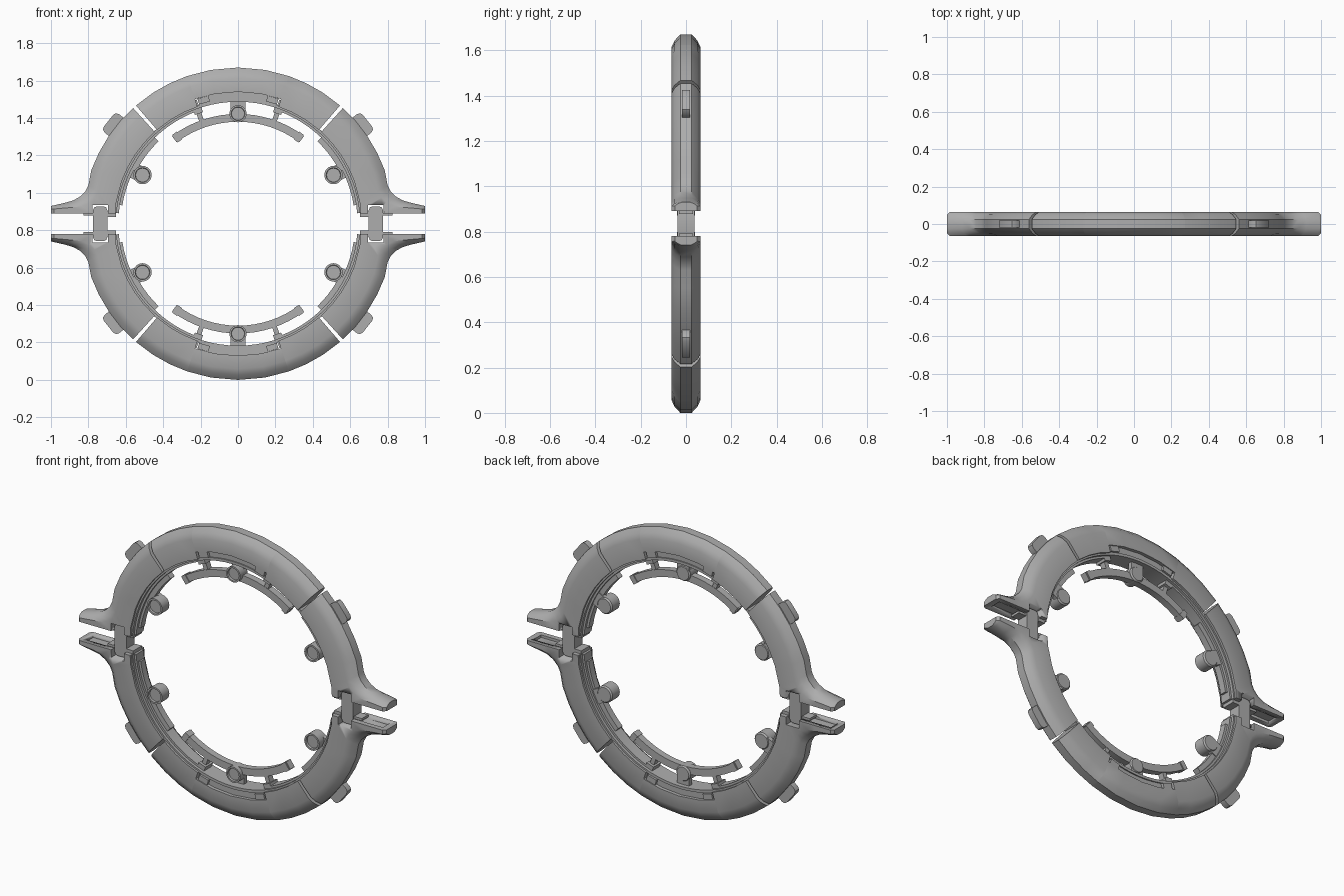
import bpy, bmesh, math
from mathutils import Vector, Matrix

if "Cube" in bpy.data.objects:
    bpy.data.objects.remove(bpy.data.objects["Cube"])

CZ = 0.835  # height of the ring centre
grey = bpy.data.materials.new("plain_grey")
grey.diffuse_color = (0.42, 0.42, 0.42, 1)
grey.use_nodes = True
grey.node_tree.nodes["Principled BSDF"].inputs["Base Color"].default_value = grey.diffuse_color


def finish(name, bm, sx=1, sz=1, angle=35):
    """Mirror a part into its quadrant, place it around the ring centre and shade it."""
    bmesh.ops.transform(bm, matrix=Matrix.Diagonal((sx, 1, sz, 1)), verts=bm.verts)
    bmesh.ops.translate(bm, vec=(0, 0, CZ), verts=bm.verts)
    bmesh.ops.recalc_face_normals(bm, faces=bm.faces)
    me = bpy.data.meshes.new(name)
    bm.to_mesh(me)
    bm.free()
    me.materials.append(grey)
    ob = bpy.data.objects.new(name, me)
    bpy.context.collection.objects.link(ob)
    bpy.ops.object.select_all(action='DESELECT')
    ob.select_set(True)
    bpy.context.view_layer.objects.active = ob
    bpy.ops.object.shade_smooth_by_angle(angle=math.radians(angle))
    return ob


def loft(sections):
    bm = bmesh.new()
    rows = [[bm.verts.new(p) for p in s] for s in sections]
    n = len(rows[0])
    for a, b in zip(rows, rows[1:]):
        for i in range(n):
            bm.faces.new((a[i], a[(i + 1) % n], b[(i + 1) % n], b[i]))
    bm.faces.new(rows[0])
    bm.faces.new(rows[-1])
    return bm


def polar(r, deg):
    a = math.radians(deg)
    return Vector((r * math.cos(a), 0, r * math.sin(a)))


def shell_section(inner, outer):
    """Flat sided section with a bevelled outer edge."""
    d = outer - inner
    c = min(0.06, d.length * 0.45)
    u = d.normalized()
    half = [(inner, .065), (outer - u * c, .065), (outer - u * c * .45, .05), (outer, .025)]
    side = [Vector((p.x, -y, p.z)) for p, y in half]
    return side + [Vector((p.x, -p.y, p.z)) for p in reversed(side)]


def arc_bar(name, r0, r1, a0, a1, y0, y1, sx=1, sz=1, steps=12):
    """Rectangular bar bent along the ring."""
    secs = []
    for i in range(steps + 1):
        a = a0 + (a1 - a0) * i / steps
        secs.append([polar(r, a) + Vector((0, y, 0))
                     for r, y in ((r0, y0), (r1, y0), (r1, y1), (r0, y1))])
    return finish(name, loft(secs), sx, sz)


def block(name, centre, size, deg=0, sx=1, sz=1, bevel=0.0):
    """Box whose first axis points outwards at the given angle."""
    bm = bmesh.new()
    bmesh.ops.create_cube(bm, size=1)
    bmesh.ops.scale(bm, vec=size, verts=bm.verts)
    if bevel:
        edges = [e for e in bm.edges if abs(e.verts[0].co.y - e.verts[1].co.y) > 1e-4]
        bmesh.ops.bevel(bm, geom=edges, offset=bevel, segments=2, affect='EDGES', profile=.5)
    bmesh.ops.rotate(bm, matrix=Matrix.Rotation(-math.radians(deg), 3, 'Y'), verts=bm.verts)
    bmesh.ops.translate(bm, vec=centre, verts=bm.verts)
    return finish(name, bm, sx, sz)


def knob(name, r, deg, radius, sx=1, sz=1):
    """Short round knob with a sunk front, plus its rounded back bracket."""
    prof = [(0, .03), (.85, .03), (1, .022), (1, -.045), (.8, -.045), (.75, -.034), (0, -.034)]
    bm = bmesh.new()
    vs = [bm.verts.new((k * radius, y, 0)) for k, y in prof]
    es = [bm.edges.new(p) for p in zip(vs, vs[1:])]
    bmesh.ops.spin(bm, geom=vs + es, cent=(0, 0, 0), axis=(0, 1, 0), angle=math.tau, steps=24)
    bmesh.ops.remove_doubles(bm, verts=bm.verts, dist=1e-5)
    bmesh.ops.translate(bm, vec=polar(r, deg), verts=bm.verts)
    finish(name, bm, sx, sz)
    block(name + "_bracket", polar(r + .04, deg), (.08, .026, radius * 1.7), deg, sx, sz)
    for o in (bpy.context.object,):
        o.location.y = 0.013


def cut(ob, cutter):
    m = ob.modifiers.new("cut", 'BOOLEAN')
    m.operation, m.object, m.solver = 'DIFFERENCE', cutter, 'EXACT'
    bpy.ops.object.select_all(action='DESELECT')
    ob.select_set(True)
    bpy.context.view_layer.objects.active = ob
    bpy.ops.object.modifier_apply(modifier=m.name)
    bpy.data.objects.remove(cutter)


for sz, half in ((1, "upper"), (-1, "lower")):
    # Crown segment, with a shallow recess in the middle of its inner side
    angs = [(49.2, .662), (57, .662), (64, .662), (70.9, .662), (71, .705), (80, .705), (90, .705)]
    angs += [(180 - a, r) for a, r in reversed(angs[:-1])]
    finish(half + "_crown", loft([shell_section(polar(r, a), polar(.835, a)) for a, r in angs]), 1, sz)
    arc_bar(half + "_crown_insert", .655, .708, 72, 108, -.045, .045, 1, sz, 8)

    # Stepped inner lips running round the half ring
    arc_bar(half + "_outer_lip", .652, .668, 5, 175, -.052, .052, 1, sz, 40)
    arc_bar(half + "_inner_lip", .64, .655, 5, 71, -.035, .035, 1, sz, 16)
    arc_bar(half + "_inner_lip", .64, .655, 5, 71, -.035, .035, -1, sz, 16)

    # Suspended curved bar and its knob
    arc_bar(half + "_inner_bar", .545, .587, 53, 127, -.02, .02, 1, sz, 16)
    knob(half + "_centre_knob", .588, 90, .046, 1, sz)

    for sx, side in ((1, "right"), (-1, "left")):
        tag = half + "_" + side
        # Side segment flaring into a flat fin
        st = [(polar(.662, a), polar(.835, a)) for a in (47.8, 41, 34, 27, 20)]
        fin = [(.652, .11, .80, .205), (.655, .055, .815, .175), (.70, .055, .845, .145),
               (.78, .055, .88, .125), (.86, .055, .92, .113), (.985, .055, .985, .098),
               (1.0, .055, 1.0, .095)]
        st += [(Vector((a, 0, b)), Vector((c, 0, d))) for a, b, c, d in fin]
        secs = [shell_section(i, o) for i, o in st]
        for p in secs[-1]:  # chamfered tip
            p.y *= .75
        body = finish(tag + "_side", loft(secs), sx, sz)
        cut(body, block("notch_cutter", (.737, 0, .06), (.084, .2, .08), 0, sx, sz))
        cut(body, block("groove_cutter", (.87, 0, .055), (.19, .07, .03), 0, sx, sz))

        # Thin tab under the fin and a small stop near the inner edge
        block(tag + "_fin_tab", (.76, 0, .05), (.13, .06, .014), 0, sx, sz)
        block(tag + "_stop", (.675, 0, .052), (.045, .08, .03), 0, sx, sz)

        # Outer grip bump
        block(tag + "_grip", polar(.842, 38.5), (.085, .036, .125), 38.5, sx, sz, .022)

        # Inner stepped plate with its knob
        arc_bar(tag + "_plate", .612, .65, 27, 46, -.02, .02, sx, sz, 5)
        arc_bar(tag + "_plate_end", .626, .65, 9, 27, -.02, .02, sx, sz, 5)
        knob(tag + "_knob", .573, 27, .049, sx, sz)

        # Strut, hinge and clamp holding the curved bar
        block(tag + "_strut", polar(.64, 70.5), (.12, .036, .026), 70.5, sx, sz)
        block(tag + "_hinge", polar(.645, 70.5), (.04, .07, .046), 70.5, sx, sz)
        block(tag + "_clamp", polar(.686, 74.5), (.032, .122, .06), 74.5, sx, sz)
        # Pad at the end of the curved bar
        block(tag + "_bar_pad", polar(.566, 55), (.05, .05, .03), 55, sx, sz)

# Links joining the two halves
for sx, side in ((1, "right"), (-1, "left")):
    block(side + "_link", (.737, 0, 0), (.076, .076, .186), 0, sx, 1, .02)
